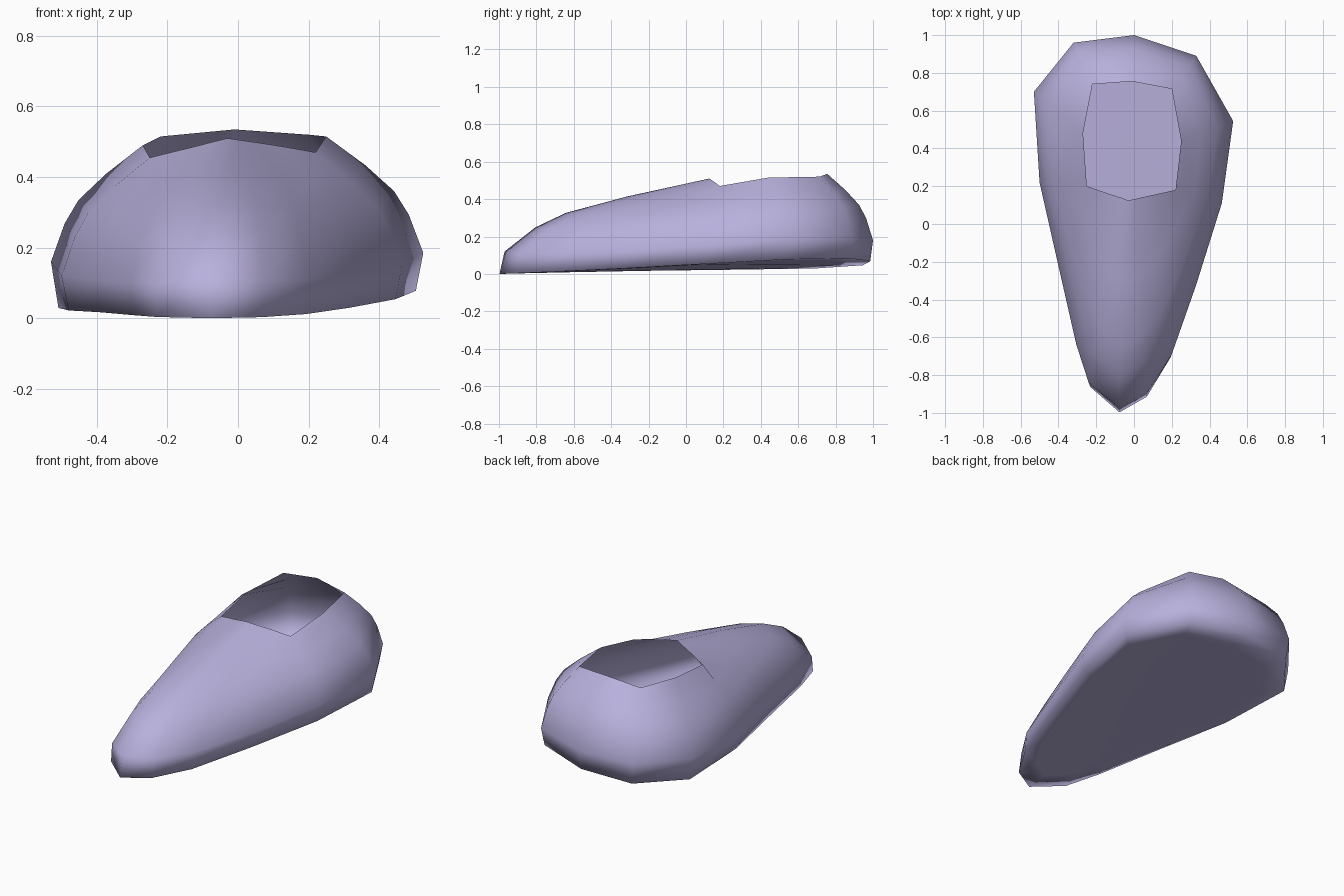
import bpy, bmesh

if "Cube" in bpy.data.objects:
    bpy.data.objects.remove(bpy.data.objects["Cube"])

# One column per point of the outline, clockwise from the heel:
# widest point (x, y, z) and the matching point on the opening rim (x, y, z)
COLUMNS = [
    ((0.00, 1.00, 0.18), (-0.01, 0.755, 0.535)),
    ((-0.32, 0.96, 0.17), (-0.22, 0.74, 0.515)),
    ((-0.53, 0.70, 0.16), (-0.27, 0.48, 0.49)),
    ((-0.50, 0.22, 0.12), (-0.25, 0.20, 0.455)),
    ((-0.405, -0.20, 0.11), (-0.19, 0.18, 0.47)),
    ((-0.305, -0.64, 0.10), (-0.12, 0.155, 0.487)),
    ((-0.24, -0.84, 0.10), (-0.07, 0.14, 0.50)),
    ((-0.08, -0.97, 0.12), (-0.03, 0.125, 0.51)),
    ((0.07, -0.89, 0.11), (0.01, 0.133, 0.504)),
    ((0.20, -0.69, 0.11), (0.06, 0.145, 0.497)),
    ((0.33, -0.32, 0.12), (0.13, 0.16, 0.486)),
    ((0.465, 0.11, 0.15), (0.22, 0.18, 0.47)),
    ((0.525, 0.545, 0.185), (0.25, 0.44, 0.515)),
    ((0.33, 0.89, 0.185), (0.20, 0.715, 0.52)),
]
# Bulge of the upper: share of the way inward, share of the way up
PROFILE = [(0, 0), (0.15, 0.33), (0.30, 0.53), (0.60, 0.755), (1, 1)]


def sole_point(p, inset):
    x = p[0] * 0.96 * inset
    y = p[1] * (0.985 if p[1] > 0 else 1.028) * inset
    return x, y, max(0.0, (y + 1) * (0.034 + 0.033 * x))


def upper_point(a, b, t, f):
    return (a[0] + (b[0] - a[0]) * t,
            a[1] + (b[1] - a[1]) * t,
            a[2] + (b[2] - a[2]) * f)


bm = bmesh.new()
# Sole rings, then the rings of the upper up to the rim
rings = [[bm.verts.new(sole_point(a, s)) for a, b in COLUMNS] for s in (0.85, 1)]
rings += [[bm.verts.new(upper_point(a, b, t, f)) for a, b in COLUMNS]
          for t, f in PROFILE]
n = len(COLUMNS)
bm.faces.new(rings[0])
for low, high in zip(rings, rings[1:]):
    for i in range(n):
        j = (i + 1) % n
        bm.faces.new((low[i], low[j], high[j], high[i]))
bmesh.ops.recalc_face_normals(bm, faces=bm.faces)
# The sole must face down
bm.faces.ensure_lookup_table()
bm.normal_update()
if bm.faces[0].normal.z > 0:
    bmesh.ops.reverse_faces(bm, faces=bm.faces)
for face in bm.faces:
    face.smooth = True

mesh = bpy.data.meshes.new("slipper_shell")
bm.to_mesh(mesh)
bm.free()
shell = bpy.data.objects.new("slipper_shell", mesh)
bpy.context.collection.objects.link(shell)

lavender = bpy.data.materials.new("lavender")
lavender.diffuse_color = (0.479, 0.434, 0.716, 1)
lavender.use_nodes = True
lavender.node_tree.nodes["Principled BSDF"].inputs["Base Color"].default_value = lavender.diffuse_color
mesh.materials.append(lavender)
